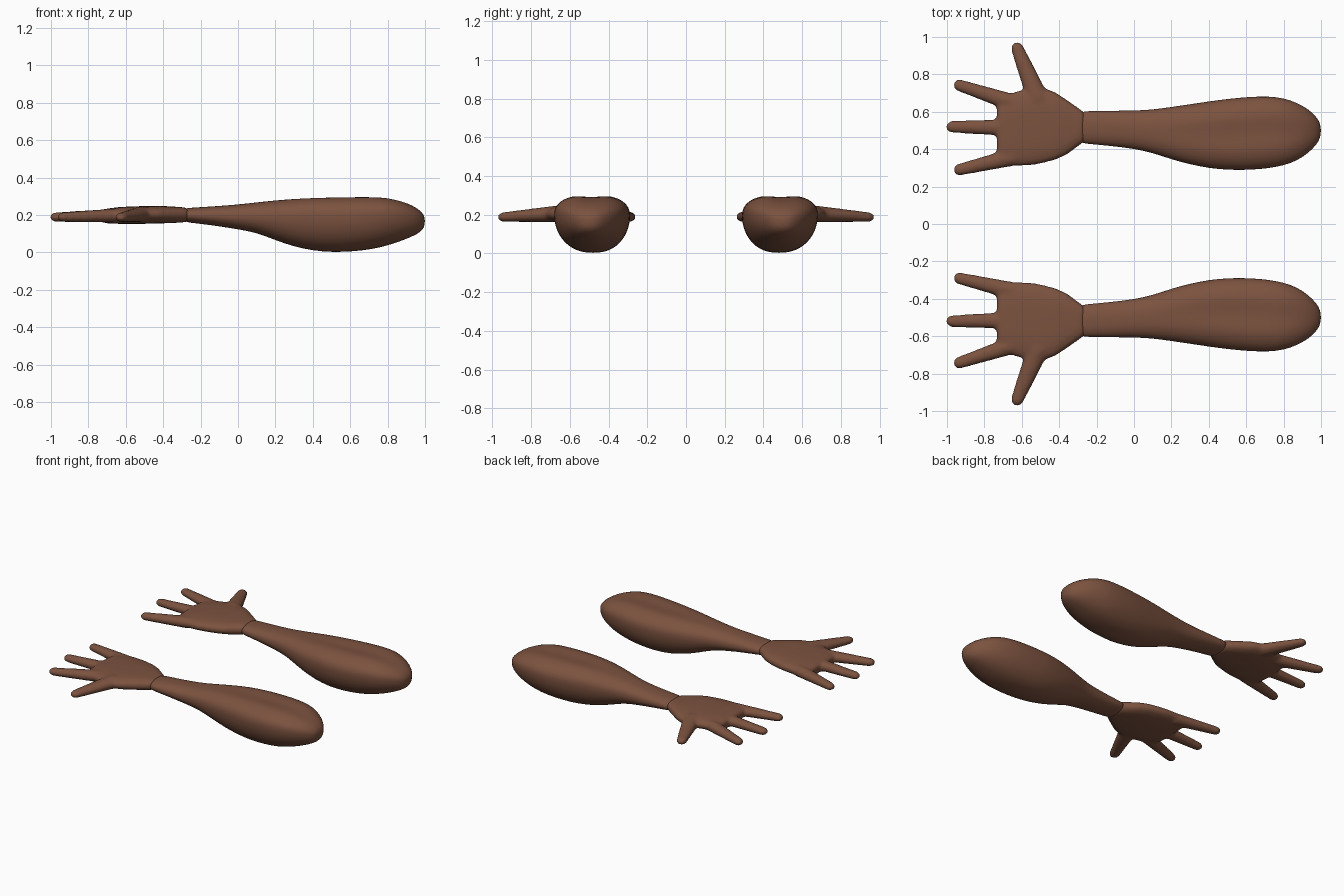
import bpy, bmesh, math
from mathutils import Vector

if "Cube" in bpy.data.objects:
    bpy.data.objects.remove(bpy.data.objects["Cube"])

skin = bpy.data.materials.new("brown_skin")
skin.diffuse_color = (0.2, 0.085, 0.05, 1)
skin.use_nodes = True
skin.node_tree.nodes["Principled BSDF"].inputs["Base Color"].default_value = skin.diffuse_color
N = 32


def loft(bm, rings):
    """Bridge rings of points and close both ends."""
    loops = [[bm.verts.new(p) for p in r] for r in rings]
    for a, b in zip(loops, loops[1:]):
        for i in range(N):
            j = (i + 1) % N
            bm.faces.new((a[i], a[j], b[j], b[i]))
    bm.faces.new(loops[0][::-1])
    bm.faces.new(loops[-1])


def section(x, y0, y1, z0, z1, mid=0.5, power=1.0, groove=0.0):
    """Rounded cross-section whose widest line sits at height fraction mid."""
    cy, hw, zm = (y0 + y1) / 2, (y1 - y0) / 2, z0 + (z1 - z0) * mid
    pts = []
    for i in range(N):
        t = math.tau * i / N
        c, s = math.cos(t), math.sin(t)
        y = cy + hw * math.copysign(abs(c) ** power, c)
        h = math.copysign(abs(s) ** (power if s > 0 else 1.0), s)
        z = zm + h * ((z1 - zm) if s > 0 else (zm - z0))
        if s > 0:
            z -= groove * math.exp(-(c / 0.25) ** 2)
        pts.append((x, y, z))
    return pts


def finger(bm, base, tip, r0, r1, flat=0.8):
    """Tapered digit with a rounded tip."""
    a, b = Vector(base), Vector(tip)
    d = (b - a).normalized()
    side = Vector((-d.y, d.x, 0)).normalized()
    up = d.cross(side)
    end = b - d * r1
    stops = [(a.lerp(end, k / 6), r0 + (r1 - r0) * k / 6) for k in range(7)]
    stops += [(end + d * r1 * math.sin(q), r1 * math.cos(q)) for q in (0.4, 0.8, 1.15, 1.45)]
    loft(bm, [[c + side * r * math.cos(math.tau * i / N) + up * r * flat * math.sin(math.tau * i / N)
               for i in range(N)] for c, r in stops])


def finish(bm, name):
    bmesh.ops.recalc_face_normals(bm, faces=bm.faces)
    for f in bm.faces:
        f.smooth = True
    me = bpy.data.meshes.new(name)
    bm.to_mesh(me)
    bm.free()
    me.materials.append(skin)
    ob = bpy.data.objects.new(name, me)
    bpy.context.collection.objects.link(ob)
    return ob


def mirror(ob):
    m = ob.modifiers.new("mirror", 'MIRROR')
    m.use_axis = (False, True, False)
    m.use_mirror_merge = False


# Forearms: x, y min, y max, z min, z max, groove depth on top
arm = [(-0.285, .435, .60, .165, .235, 0), (-0.27, .43, .603, .16, .238, 0),
       (-0.15, .42, .606, .147, .245, 0), (0, .403, .606, .124, .256, 0),
       (0.1, .38, .612, .105, .268, 0), (0.2, .345, .626, .065, .281, .003),
       (0.3, .318, .641, .03, .292, .007), (0.4, .298, .656, .009, .299, .012),
       (0.5, .288, .67, 0, .303, .016), (0.62, .288, .681, .004, .305, .016),
       (0.72, .297, .684, .017, .305, .015), (0.8, .312, .674, .036, .299, .012),
       (0.87, .337, .65, .06, .28, .006), (0.93, .377, .616, .084, .254, 0),
       (0.975, .422, .575, .107, .224, 0), (1.0, .466, .532, .138, .193, 0)]
bm = bmesh.new()
loft(bm, [section(x, a, b, c, d, 0.5 + 0.14 * min(1, max(0, x * 3)), 0.85, g)
          for x, a, b, c, d, g in arm])
forearms = finish(bm, "forearms")
s = forearms.modifiers.new("subsurf", 'SUBSURF')
s.levels = s.render_levels = 1
mirror(forearms)

# Hands: palm, three fingers and thumb fused together
palm = [(-0.265, .44, .598, .165, .237), (-0.3, .415, .622, .16, .242),
        (-0.36, .37, .665, .157, .246), (-0.42, .343, .705, .155, .249),
        (-0.5, .322, .735, .153, .248), (-0.56, .313, .728, .153, .246),
        (-0.63, .31, .708, .153, .243), (-0.69, .315, .69, .154, .236),
        (-0.72, .325, .68, .16, .23), (-0.733, .35, .66, .172, .217)]
bm = bmesh.new()
loft(bm, [section(*row, 0.5, 0.7) for row in palm])
finger(bm, (-0.64, .645, .198), (-0.965, .752, .188), .048, .032)
finger(bm, (-0.64, .515, .198), (-1.005, .52, .188), .047, .032)
finger(bm, (-0.64, .36, .198), (-0.965, .283, .188), .048, .032)
finger(bm, (-0.51, .66, .205), (-0.637, .971, .186), .06, .035, 0.72)
hands = finish(bm, "hands")
r = hands.modifiers.new("fuse", 'REMESH')
r.mode = 'VOXEL'
r.voxel_size = 0.011
r.use_smooth_shade = True
sm = hands.modifiers.new("soften", 'SMOOTH')
sm.factor, sm.iterations = 0.5, 6
mirror(hands)
